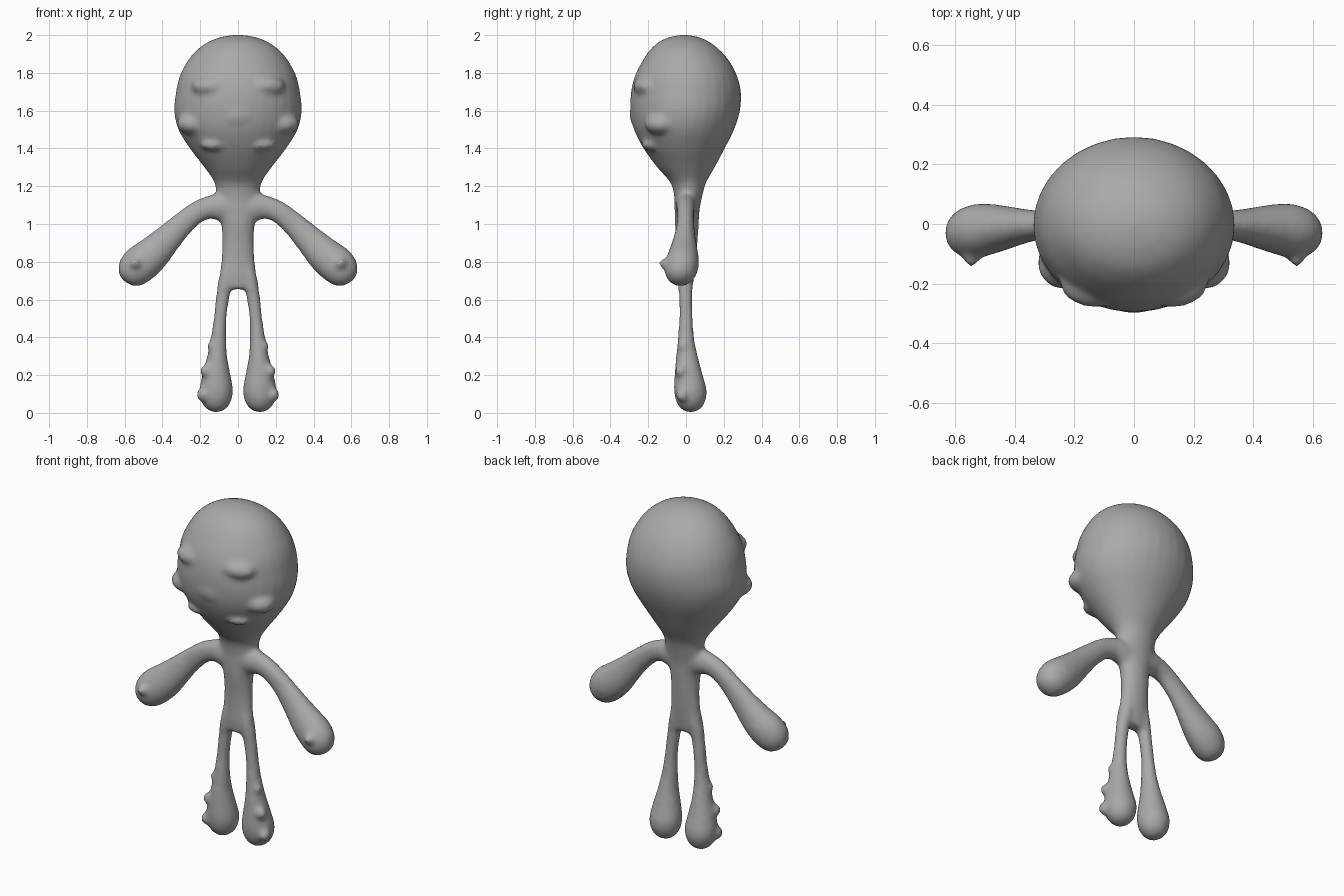
import bpy, bmesh, math
from mathutils import Vector

bm = bmesh.new()
SIDES, STEPS = 32, 4


def spline(a, b, c, d, t):
    return [0.5 * (2*q + (r-p)*t + (2*p-5*q+4*r-s)*t*t + (3*q-p-3*r+s)*t**3)
            for p, q, r, s in zip(a, b, c, d)]


def loft(rows, side=1):
    """Closed tube through rows of (x, z, radius across, y centre, y radius)."""
    pts = []
    for i in range(len(rows) - 1):
        ctrl = [rows[max(0, min(len(rows) - 1, i + k))] for k in (-1, 0, 1, 2)]
        pts += [spline(*ctrl, j / STEPS) for j in range(STEPS)]
    pts.append(list(rows[-1]))
    rings = []
    for i, (x, z, ra, y, rb) in enumerate(pts):
        a, b = pts[max(0, i - 1)], pts[min(len(pts) - 1, i + 1)]
        t = Vector((b[0] - a[0], 0, b[1] - a[1])).normalized()
        u = Vector((-t.z, 0, t.x))
        ring = []
        for k in range(SIDES):
            w = math.tau * k / SIDES
            p = Vector((x, y, z)) + u * max(ra, .004) * math.cos(w)
            p.y += max(rb, .004) * math.sin(w)
            ring.append(bm.verts.new((p.x * side, p.y, p.z)))
        rings.append(ring)
    faces = [bm.faces.new((p[k], p[(k+1) % SIDES], q[(k+1) % SIDES], q[k]))
             for p, q in zip(rings, rings[1:]) for k in range(SIDES)]
    faces += [bm.faces.new(rings[0][::-1]), bm.faces.new(rings[-1])]
    bmesh.ops.recalc_face_normals(bm, faces=faces)


def ball(pos, size):
    made = bmesh.ops.create_icosphere(bm, subdivisions=3, radius=1)['verts']
    for v in made:
        v.co = Vector(pos) + Vector([v.co[i] * size[i] for i in range(3)])


# Head tapering through the neck into the torso
loft([(0, 2.002, .01, -.01, .01), (0, 1.99, .09, -.01, .075), (0, 1.96, .165, -.01, .14),
      (0, 1.91, .23, -.005, .195), (0, 1.85, .275, 0, .238), (0, 1.78, .31, 0, .272),
      (0, 1.7, .328, 0, .291), (0, 1.6, .338, -.004, .29), (0, 1.5, .316, -.01, .265),
      (0, 1.4, .255, -.01, .215), (0, 1.3, .178, 0, .152), (0, 1.22, .125, .012, .095),
      (0, 1.15, .115, .012, .075), (0, 1.08, .11, .006, .067), (0, 1.0, .09, .004, .063),
      (0, .9, .084, .006, .055), (0, .8, .09, .003, .049), (0, .72, .098, -.002, .045),
      (0, .655, .1, -.003, .036)])

for s in (-1, 1):
    # Arm swelling into a round hand
    loft([(.0, 1.08, .08, .005, .06), (.08, 1.09, .078, .003, .058), (.15, 1.088, .062, 0, .05),
          (.22, 1.06, .058, -.002, .046), (.3, .995, .064, -.003, .047), (.38, .915, .078, -.008, .06),
          (.46, .835, .095, -.015, .08), (.52, .785, .1, -.022, .09), (.565, .742, .088, -.028, .082),
          (.595, .715, .058, -.03, .056), (.608, .702, .015, -.03, .015)], s)
    ball((.545 * s, -.105, .79), (.03, .04, .03))
    # Leg swelling into a round foot
    loft([(.055, .78, .03, 0, .04), (.066, .7, .038, -.002, .042), (.08, .62, .036, -.002, .036),
          (.095, .5, .034, 0, .037), (.103, .4, .041, 0, .043), (.11, .3, .053, .005, .058),
          (.114, .2, .075, .014, .075), (.115, .12, .089, .023, .087), (.117, .06, .079, .025, .077),
          (.119, .02, .05, .025, .05), (.12, .002, .012, .025, .012)], s)
    # Knobs along the outer front of the leg
    for x, y, z, r in ((.142, -.018, .355, .024), (.172, -.03, .222, .03), (.188, -.02, .095, .034)):
        ball((x * s, y, z), (r, r, r * 1.1))
    # Brow and cheek swellings
    ball((.13 * s, -.195, 1.73), (.12, .085, .06))
    ball((.235 * s, -.13, 1.53), (.09, .09, .06))
    ball((.12 * s, -.17, 1.42), (.08, .065, .035))
# Muzzle swelling
ball((0, -.2, 1.58), (.14, .1, .1))

mesh = bpy.data.meshes.new("body")
bm.to_mesh(mesh)
bm.free()
body = bpy.data.objects.new("body", mesh)
bpy.context.collection.objects.link(body)

# Fuse all parts into one soft skin
fuse = body.modifiers.new("fuse", 'REMESH')
fuse.mode = 'VOXEL'
fuse.voxel_size = .013
fuse.use_smooth_shade = True
soft = body.modifiers.new("soften", 'SMOOTH')
soft.factor, soft.iterations = .5, 9

grey = bpy.data.materials.new("grey")
grey.diffuse_color = (.4, .4, .4, 1)
mesh.materials.append(grey)
for p in mesh.polygons:
    p.use_smooth = True
